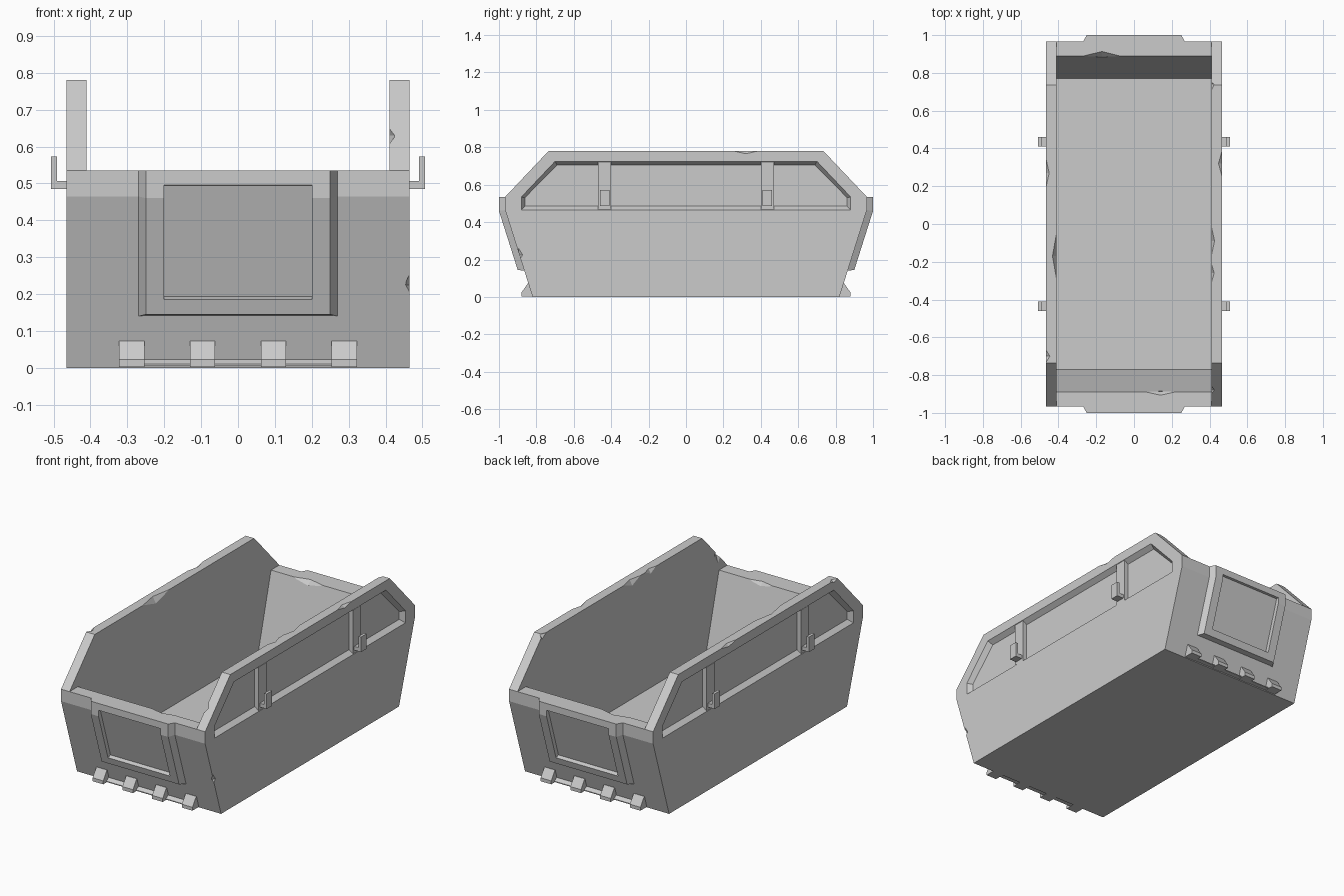
import bpy, bmesh

if "Cube" in bpy.data.objects:
    bpy.data.objects.remove(bpy.data.objects["Cube"])


def make_object(name, bm):
    bmesh.ops.recalc_face_normals(bm, faces=bm.faces)
    mesh = bpy.data.meshes.new(name)
    bm.to_mesh(mesh)
    bm.free()
    obj = bpy.data.objects.new(name, mesh)
    bpy.context.collection.objects.link(obj)
    return obj


def loft(name, sections):
    """Closed solid through matching loops of 3D points."""
    bm = bmesh.new()
    rings = [[bm.verts.new(p) for p in s] for s in sections]
    n = len(rings[0])
    bm.faces.new(rings[0])
    bm.faces.new(rings[-1])
    for a, b in zip(rings, rings[1:]):
        for i in range(n):
            j = (i + 1) % n
            bm.faces.new((a[i], a[j], b[j], b[i]))
    return make_object(name, bm)


def section(x, profile, s=1):
    """Place a (y, z) profile at x, mirrored in y when s is -1."""
    return [(x, s * y, z) for y, z in profile]


def prism(name, profile, x0, x1, s=1):
    return loft(name, [section(x0, profile, s), section(x1, profile, s)])


def rect(y0, y1, z0, z1):
    return [(y0, z0), (y1, z0), (y1, z1), (y0, z1)]


def symmetric(half):
    return half + [(-y, z) for y, z in reversed(half)]


def cut(obj, cutter):
    cutter.hide_render = True
    mod = obj.modifiers.new("cut", 'BOOLEAN')
    mod.operation = 'DIFFERENCE'
    mod.solver = 'EXACT'
    mod.object = cutter
    bpy.context.view_layer.objects.active = obj
    bpy.ops.object.modifier_apply(modifier=mod.name)
    bpy.data.objects.remove(cutter)


def chip(obj, centre, size):
    """Dent an edge with a stretched octahedron."""
    bm = bmesh.new()
    bmesh.ops.create_uvsphere(bm, u_segments=4, v_segments=2, radius=1)
    bmesh.ops.scale(bm, vec=size, verts=bm.verts)
    bmesh.ops.translate(bm, vec=centre, verts=bm.verts)
    cut(obj, make_object("chip_cutter", bm))


# Open container: outer profile minus the hollow
outer = symmetric([(0.82, 0), (0.967, 0.465), (0.967, 0.535), (0.735, 0.78)])
body = prism("container_body", outer, -0.465, 0.465)
hollow = symmetric([(0.77, 0.09), (0.89, 0.535), (1.2, 0.535), (1.2, 1.0)])
cut(body, prism("hollow_cutter", hollow, -0.41, 0.41))

# Bevelled recess on each long side, with posts and hooks
recess_out = symmetric([(0.88, 0.465), (0.88, 0.535), (0.70, 0.725)])
recess_in = symmetric([(0.862, 0.485), (0.862, 0.53), (0.69, 0.705)])
for s in (-1, 1):
    cut(body, loft("recess_cutter", [section(s * 0.5, recess_out),
                                     section(s * 0.465, recess_out),
                                     section(s * 0.437, recess_in)]))
    for y in (-0.435, 0.435):
        prism("side_post", rect(y - 0.035, y + 0.035, 0.467, 0.722), s * 0.43, s * 0.463)
        hook = [(0.455, 0.485), (0.507, 0.485), (0.507, 0.573),
                (0.491, 0.573), (0.491, 0.507), (0.455, 0.507)]
        loft("side_hook", [[(s * x, y + d, z) for x, z in hook] for d in (-0.025, 0.025)])

# Worn edges
for centre, size in [
    ((-0.408, -0.17, 0.782), (0.025, 0.14, 0.04)),
    ((0.408, -0.09, 0.782), (0.02, 0.09, 0.035)),
    ((0.408, -0.26, 0.782), (0.018, 0.06, 0.03)),
    ((0.467, 0.32, 0.782), (0.022, 0.08, 0.018)),
    ((-0.467, 0.27, 0.782), (0.02, 0.09, 0.018)),
    ((-0.467, -0.7, 0.782), (0.025, 0.04, 0.015)),
    ((0.408, 0.74, 0.778), (0.018, 0.04, 0.025)),
    ((0.408, -0.88, 0.63), (0.018, 0.04, 0.055)),
    ((0.14, -0.888, 0.537), (0.09, 0.02, 0.025)),
    ((-0.17, 0.888, 0.537), (0.11, 0.027, 0.03)),
    ((0.467, -0.895, 0.225), (0.015, 0.025, 0.04)),
]:
    chip(body, centre, size)

# Framed panel, feet and foot bar at both ends
flush = [(0.94, 0.535), (0.966, 0.535), (0.966, 0.465), (0.864, 0.14), (0.835, 0.14)]
raised = [(0.94, 0.535), (1.0, 0.535), (1.0, 0.46), (0.9, 0.145), (0.835, 0.14)]
panel_recess = [(0.89, 0.193), (0.985, 0.494), (1.05, 0.499), (1.05, 0.137)]
foot = [(0.80, 0.073), (0.845, 0.073), (0.88, 0.023), (0.88, 0.003), (0.80, 0.003)]
bar = [(0.80, 0.023), (0.83, 0.023), (0.85, 0.01), (0.85, 0.005), (0.80, 0.005)]
for s, end in ((-1, "front"), (1, "back")):
    panel = loft(end + "_panel", [section(-0.27, flush, s), section(-0.25, raised, s),
                                  section(0.25, raised, s), section(0.27, flush, s)])
    cut(panel, prism("panel_cutter", panel_recess, -0.2, 0.2, s))
    prism(end + "_foot_bar", bar, -0.31, 0.31, s)
    for i in range(4):
        x = -0.288 + 0.192 * i
        prism(end + "_foot", foot, x - 0.034, x + 0.034, s)
